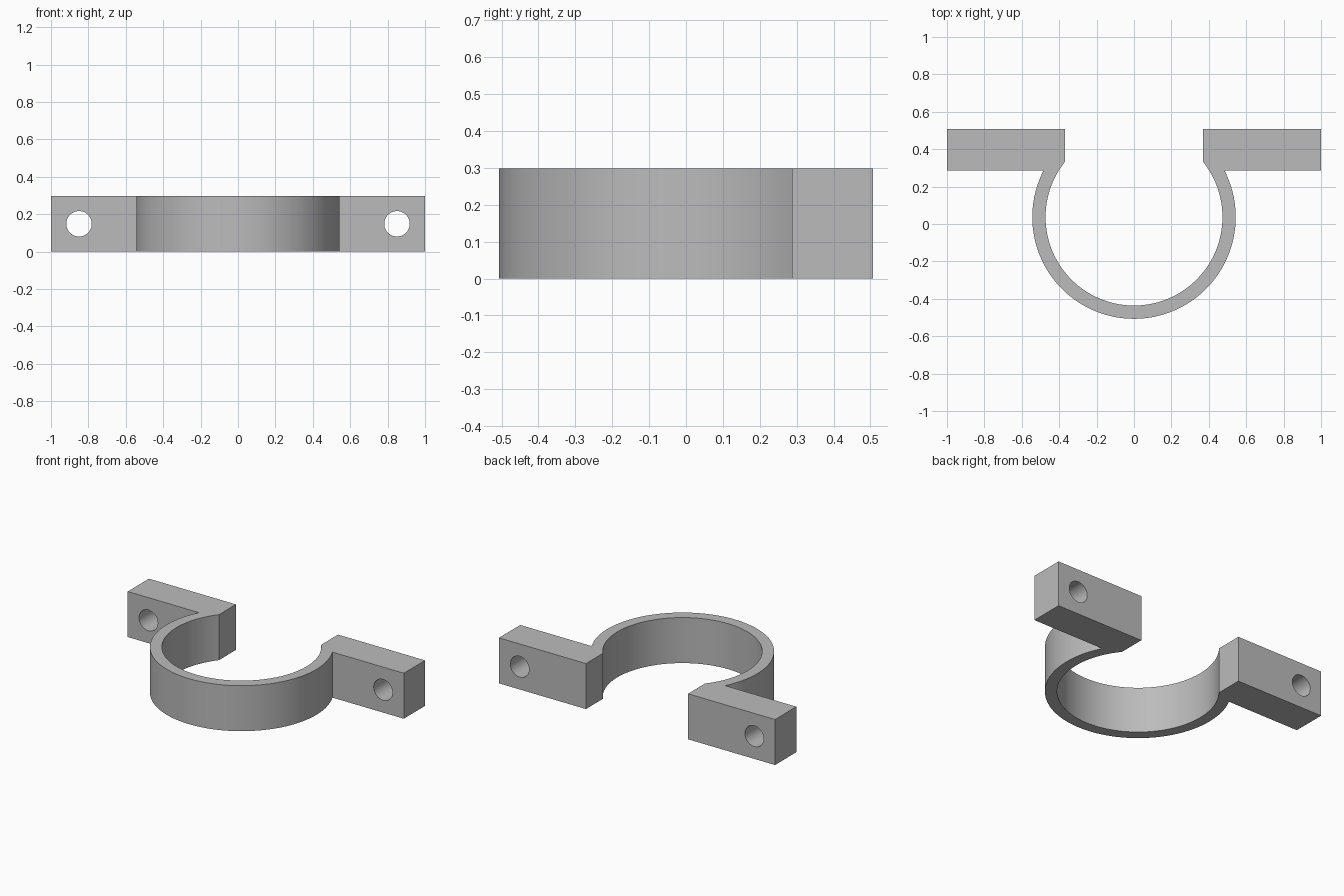
import bpy, bmesh
from math import asin, acos, cos, sin, pi, radians

if "Cube" in bpy.data.objects:
    bpy.data.objects.remove(bpy.data.objects["Cube"], do_unlink=True)

HEIGHT = 0.298
BACK, TAB_FRONT, TAB_INNER = 0.507, 0.287, 0.37
CENTRE_Y, R_OUT, R_IN = 0.037, 0.544, 0.473
HOLE_X, HOLE_R = 0.85, 0.068
STEPS = 72

grey = bpy.data.materials.new("plain grey")
grey.use_nodes = True
colour = (0.5, 0.5, 0.5, 1)
grey.diffuse_color = colour
grey.node_tree.nodes["Principled BSDF"].inputs["Base Color"].default_value = colour


def arc(radius, start, end):
    angles = [start + (end - start) * i / STEPS for i in range(STEPS + 1)]
    return [(radius * cos(a), CENTRE_Y + radius * sin(a)) for a in angles]


# Clamp outline: outer arc, left-hand tab, inner arc, other tab
out_a = asin((TAB_FRONT - CENTRE_Y) / R_OUT)
in_a = acos(TAB_INNER / R_IN)
outline = arc(R_OUT, -pi - out_a, out_a)
outline += [(1, TAB_FRONT), (1, BACK), (TAB_INNER, BACK)]
outline += arc(R_IN, in_a, -pi - in_a)
outline += [(-TAB_INNER, BACK), (-1, BACK), (-1, TAB_FRONT)]

bm = bmesh.new()
base = bm.faces.new([bm.verts.new((x, y, 0)) for x, y in outline])
extruded = bmesh.ops.extrude_face_region(bm, geom=[base], use_keep_orig=True)
top = [v for v in extruded["geom"] if isinstance(v, bmesh.types.BMVert)]
bmesh.ops.translate(bm, verts=top, vec=(0, 0, HEIGHT))
bmesh.ops.recalc_face_normals(bm, faces=bm.faces)
mesh = bpy.data.meshes.new("pipe_clamp")
bm.to_mesh(mesh)
bm.free()
clamp = bpy.data.objects.new("pipe_clamp", mesh)
bpy.context.collection.objects.link(clamp)
mesh.materials.append(grey)

# Bolt holes through the tabs
bpy.ops.object.select_all(action="DESELECT")
for side in (-1, 1):
    bpy.ops.mesh.primitive_cylinder_add(
        vertices=48, radius=HOLE_R, depth=0.5,
        location=(side * HOLE_X, (BACK + TAB_FRONT) / 2, HEIGHT / 2),
        rotation=(pi / 2, 0, 0))
    cutter = bpy.context.object
    cutter.name = "bolt_hole_cutter"
    cutter.hide_render = True
    cutter.data.materials.append(grey)
    cut = clamp.modifiers.new("bolt_hole", "BOOLEAN")
    cut.operation, cut.solver, cut.object = "DIFFERENCE", "EXACT", cutter
    bpy.context.view_layer.objects.active = clamp
    bpy.ops.object.modifier_apply(modifier=cut.name)
    bpy.data.objects.remove(cutter, do_unlink=True)

# Smooth the curved walls, keep the corners crisp
bpy.ops.object.select_all(action="DESELECT")
clamp.select_set(True)
bpy.context.view_layer.objects.active = clamp
bpy.ops.object.shade_smooth_by_angle(angle=radians(25))
